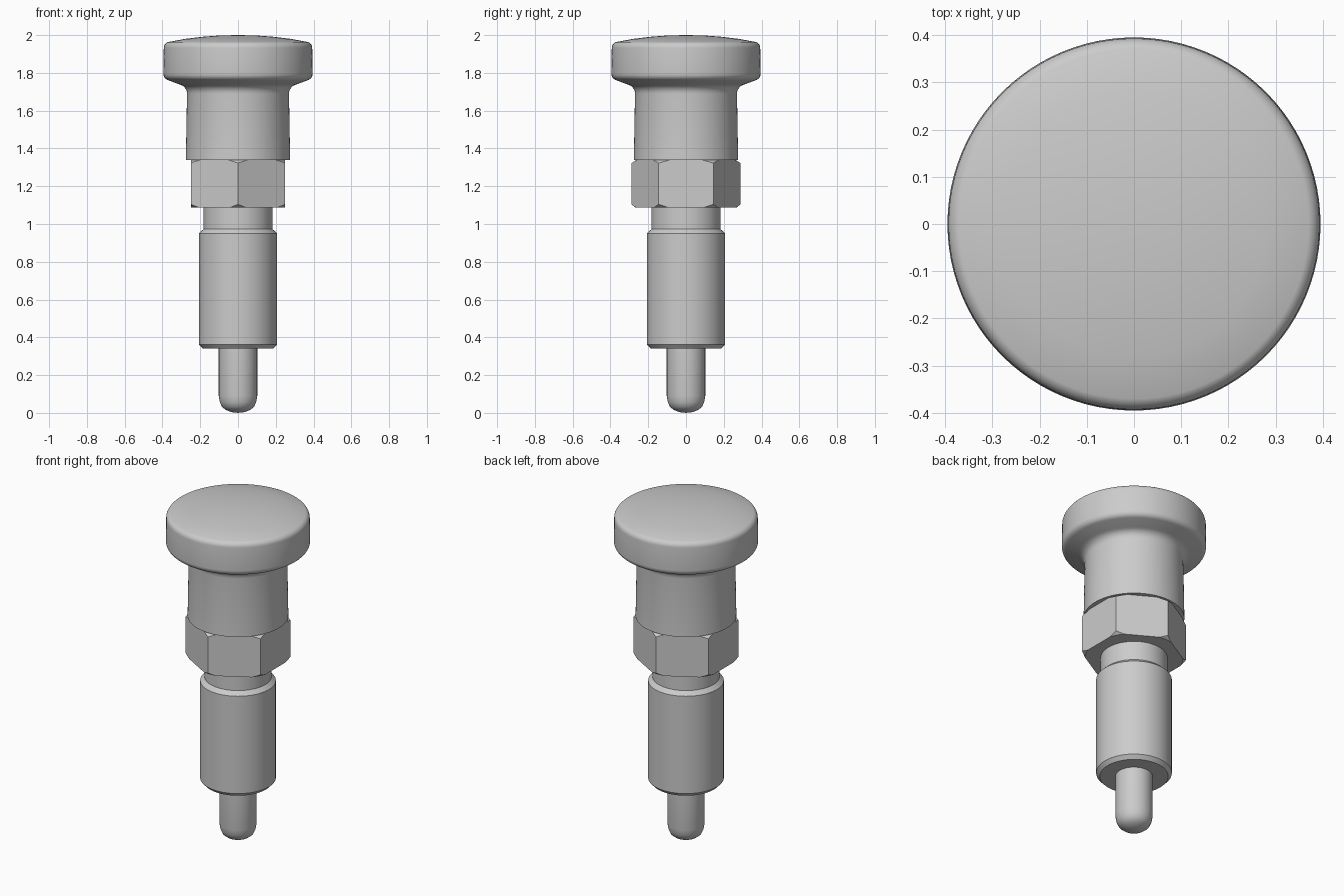
import bpy, bmesh, math
from mathutils import Vector

if "Cube" in bpy.data.objects:
    bpy.data.objects.remove(bpy.data.objects["Cube"])


def lathe_mesh(profile, steps):
    """Revolve (radius, z) points around z into a closed bmesh."""
    bm = bmesh.new()
    verts = [bm.verts.new((r, 0, z)) for r, z in profile]
    edges = [bm.edges.new(pair) for pair in zip(verts, verts[1:])]
    bmesh.ops.spin(bm, geom=verts + edges, cent=(0, 0, 0), axis=(0, 0, 1),
                   angle=math.tau, steps=steps, use_merge=True)
    bmesh.ops.remove_doubles(bm, verts=bm.verts[:], dist=1e-5)
    bmesh.ops.recalc_face_normals(bm, faces=bm.faces[:])
    return bm


def finish(name, bm, angle=30):
    mesh = bpy.data.meshes.new(name)
    bm.to_mesh(mesh)
    bm.free()
    obj = bpy.data.objects.new(name, mesh)
    bpy.context.collection.objects.link(obj)
    bpy.ops.object.select_all(action='DESELECT')
    obj.select_set(True)
    bpy.context.view_layer.objects.active = obj
    bpy.ops.object.shade_smooth_by_angle(angle=math.radians(angle))
    return obj


def arc(cr, cz, rad, a0, a1, n=6):
    """Points on a profile arc, angles in degrees."""
    angles = [math.radians(a0 + (a1 - a0) * i / n) for i in range(n + 1)]
    return [(cr + rad * math.cos(a), cz + rad * math.sin(a)) for a in angles]


# Pull knob: sleeve, flared underside, rounded rim and slightly domed cap
knob = [(0, 1.34), (0.276, 1.34), (0.27, 1.69)]
knob += arc(0.32, 1.69, 0.05, 180, 100)
knob += arc(0.36, 1.795, 0.035, -75, 0)
knob += arc(0.36, 1.932, 0.033, 0, 72)
knob += [(0.28, 1.98), (0.19, 1.991), (0.10, 1.998), (0, 2.0)]
finish("pull_knob", lathe_mesh(knob, 96))

# Hexagonal collar: chamfered disc trimmed by six flats
collar = lathe_mesh([(0, 1.088), (0.268, 1.088), (0.289, 1.105),
                     (0.289, 1.322), (0.262, 1.34), (0, 1.34)], 96)
for i in range(6):
    a = math.radians(60 * i)
    n = Vector((math.cos(a), math.sin(a), 0))
    cut = bmesh.ops.bisect_plane(
        collar, geom=collar.verts[:] + collar.edges[:] + collar.faces[:],
        plane_co=n * 0.25, plane_no=n, clear_outer=True)
    rim = [e for e in cut["geom_cut"] if isinstance(e, bmesh.types.BMEdge)]
    bmesh.ops.contextual_create(collar, geom=rim)
bmesh.ops.recalc_face_normals(collar, faces=collar.faces[:])
finish("hex_collar", collar, 20)

# Barrel with relief neck and chamfered ends
finish("barrel", lathe_mesh([(0, 0.34), (0.187, 0.34), (0.207, 0.362),
                             (0.207, 0.95), (0.183, 0.973),
                             (0.183, 1.09), (0, 1.09)], 96))

# Locking pin with rounded tip
pin = [(0, 0.0), (0.035, 0.004), (0.065, 0.016), (0.085, 0.032),
       (0.096, 0.056), (0.102, 0.09), (0.102, 0.35), (0, 0.35)]
finish("locking_pin", lathe_mesh(pin, 64))
